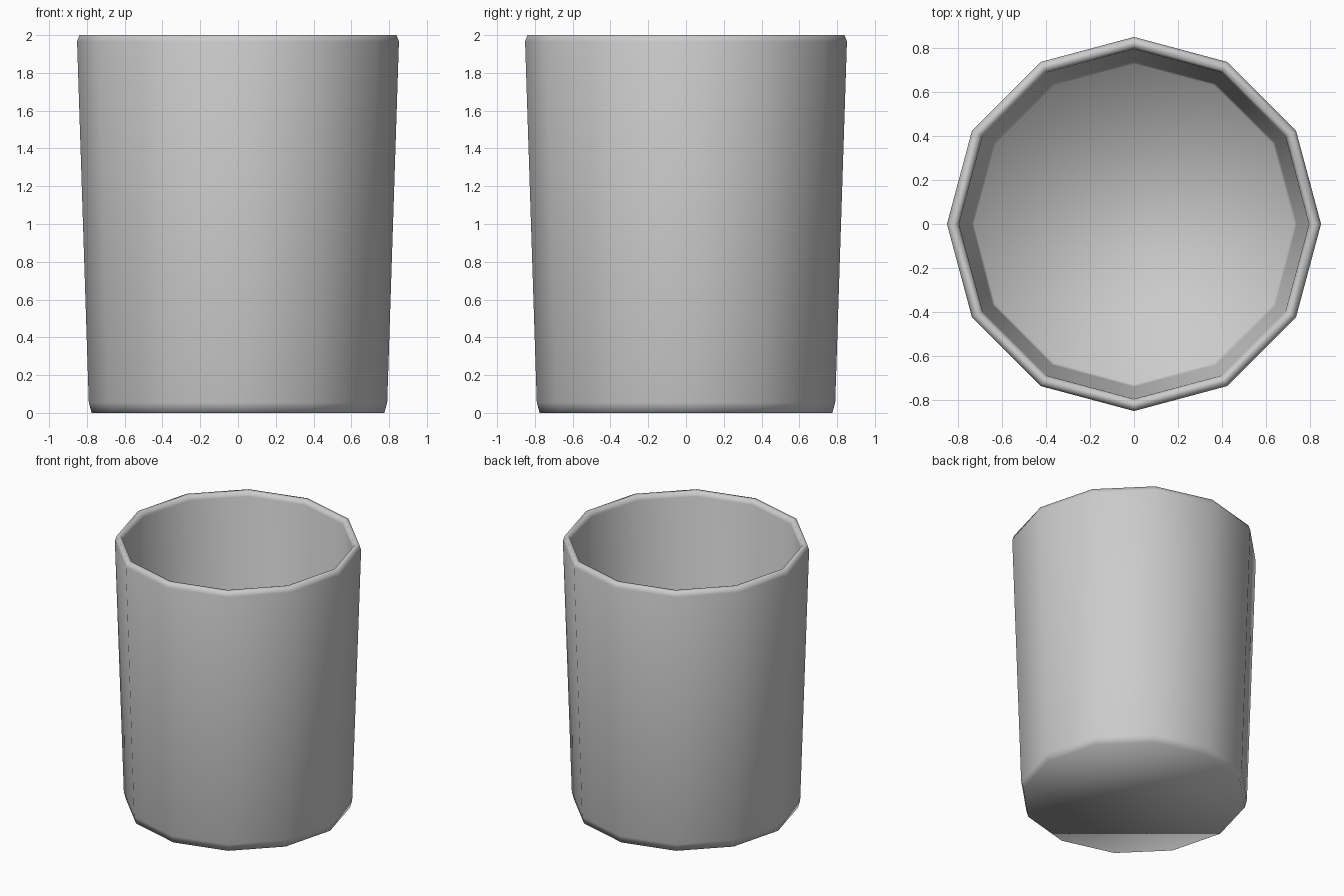
import bpy, bmesh
from math import cos, sin, pi

if "Cube" in bpy.data.objects:
    bpy.data.objects.remove(bpy.data.objects["Cube"])

SIDES = 12
# Wall profile (radius, height): outer foot, outer wall, rim, inner wall, inner floor
PROFILE = [(0.775, 0), (0.79, 0.055), (0.852, 1.965), (0.84, 2.0),
           (0.81, 2.0), (0.797, 1.965), (0.742, 0.09), (0.73, 0.06)]

# Sweep the profile into twelve-sided rings
bm = bmesh.new()
rings = [[bm.verts.new((r * cos(2 * pi * i / SIDES), r * sin(2 * pi * i / SIDES), z))
          for i in range(SIDES)] for r, z in PROFILE]
for a, b in zip(rings, rings[1:]):
    for i in range(SIDES):
        j = (i + 1) % SIDES
        bm.faces.new((a[i], a[j], b[j], b[i]))

# Underside and inner floor
bm.faces.new(rings[0][::-1])
bm.faces.new(rings[-1])
for f in bm.faces:
    f.smooth = True

mesh = bpy.data.meshes.new("cup")
bm.to_mesh(mesh)
bm.free()
cup = bpy.data.objects.new("cup", mesh)
bpy.context.collection.objects.link(cup)
